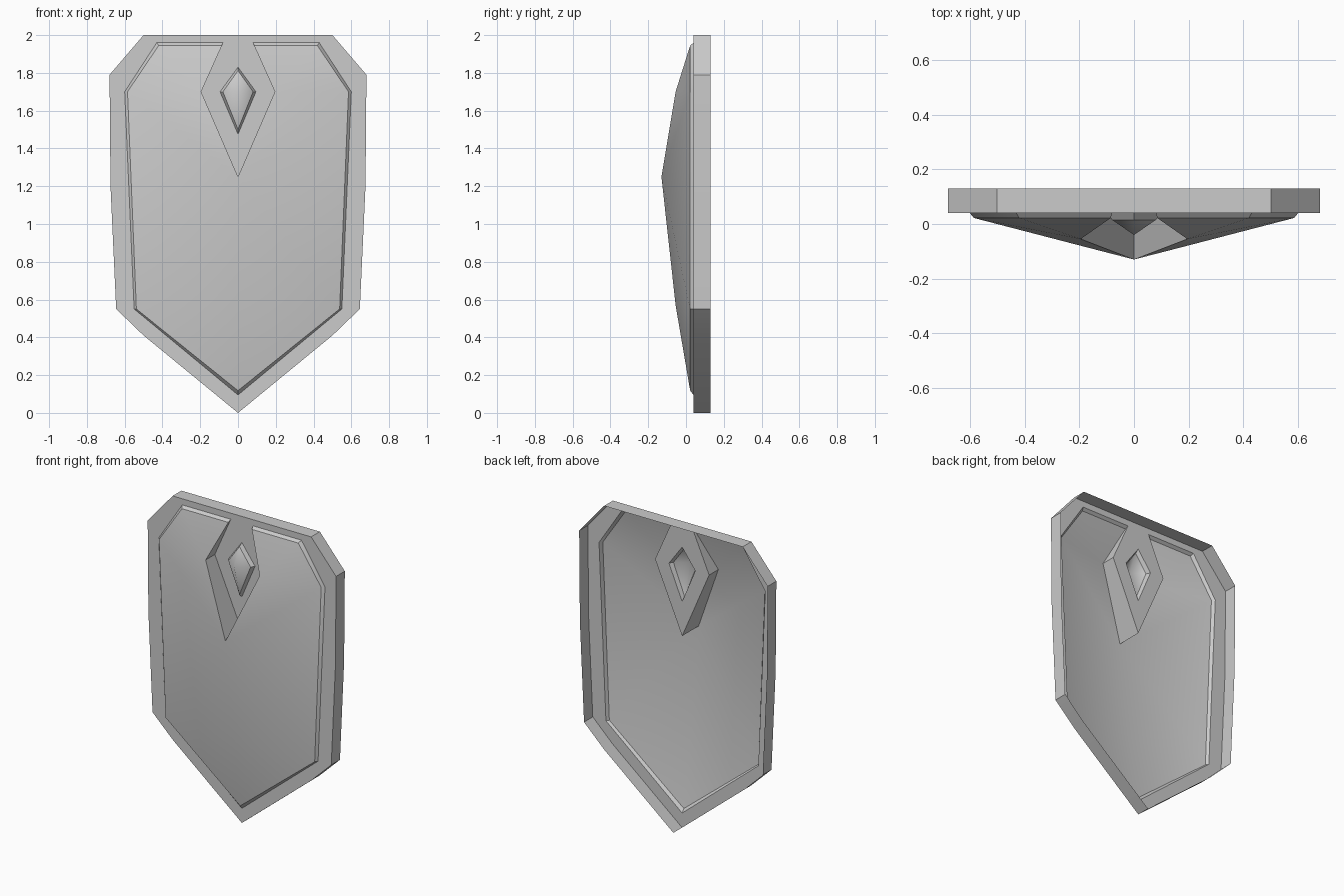
import bpy, bmesh, math

cube = bpy.data.objects.get("Cube")
if cube:
    bpy.data.objects.remove(cube, do_unlink=True)

steel = bpy.data.materials.new("plain_grey")
steel.use_nodes = True
GREY = (0.6, 0.6, 0.6, 1)
steel.diffuse_color = GREY
steel.node_tree.nodes["Principled BSDF"].inputs["Base Color"].default_value = GREY

FRONT, BACK = 0.04, 0.13

# Named corner points of the left half (x, y, z)
P = {}


def outline(prefix, y, points):
    for i, (x, z) in enumerate(points):
        P[f"{prefix}{i}"] = (x, y, z)


rim = [(0, 2), (0.5, 2), (0.68, 1.79), (0.675, 1.2), (0.645, 0.55), (0.5, 0.41), (0, 0)]
outline("rim", FRONT, rim)
outline("back", BACK, rim)
outline("foot", FRONT, [(0.08, 1.96), (0.43, 1.96), (0.6, 1.7), (0.55, 0.55), (0, 0.095)])
outline("edge", 0.022, [(0.085, 1.945), (0.42, 1.945), (0.585, 1.7), (0.538, 0.55), (0, 0.118)])
outline("floor", FRONT, [(0.195, 1.7), (0, 1.25)])
outline("base", FRONT, [(0, 1.83), (0.095, 1.7), (0, 1.475)])
outline("gem", 0.015, [(0, 1.812), (0.08, 1.7), (0, 1.5)])
P.update(corner=(0.195, -0.055, 1.7), peak=(0, -0.13, 1.25),
         ridge=(0, -0.055, 0.57), tip=(0, -0.04, 1.7))


def part(name, faces, angle):
    """Build the faces on both sides, weld the middle and face them forward."""
    bm = bmesh.new()
    for side in (1, -1):
        for face in faces:
            bm.faces.new([bm.verts.new((P[k][0] * side, P[k][1], P[k][2]))
                          for k in face.split()])
    bmesh.ops.remove_doubles(bm, verts=bm.verts, dist=0.0005)
    bmesh.ops.recalc_face_normals(bm, faces=bm.faces)
    if sum(f.normal.y * f.calc_area() for f in bm.faces) > 0:
        bmesh.ops.reverse_faces(bm, faces=bm.faces)
    mesh = bpy.data.meshes.new(name)
    bm.to_mesh(mesh)
    bm.free()
    mesh.materials.append(steel)
    ob = bpy.data.objects.new(name, mesh)
    bpy.context.collection.objects.link(ob)
    bpy.ops.object.select_all(action="DESELECT")
    ob.select_set(True)
    bpy.context.view_layer.objects.active = ob
    bpy.ops.object.shade_smooth_by_angle(angle=math.radians(angle))


def strip(a, b, count):
    return [f"{a}{i} {a}{i + 1} {b}{i + 1} {b}{i}" for i in range(count)]


# Flat rim with the wall turned back around it, open behind
part("rim", ["rim0 rim1 foot1 foot0", "rim1 rim2 foot2 foot1",
             "rim2 rim3 rim4 foot3 foot2", "rim4 rim5 rim6 foot4 foot3"]
     + strip("rim", "back", 6), 30)

# Raised panel: bevelled step, domed surface and the walls of the notch
part("front_panel", strip("foot", "edge", 4)
     + ["corner edge0 edge1 edge2", "corner edge2 peak",
        "peak edge2 edge3 ridge", "ridge edge3 edge4",
        "foot0 edge0 corner floor0", "floor0 corner peak floor1"], 35)

# Flat floor of the notch around the gem
part("notch_floor", ["rim0 foot0 floor0 base1 base0", "floor0 floor1 base2 base1"], 30)

# Gem with its bevelled setting
part("gem_setting", strip("base", "gem", 2), 30)
part("gem", ["gem0 gem1 tip", "gem1 gem2 tip"], 80)
